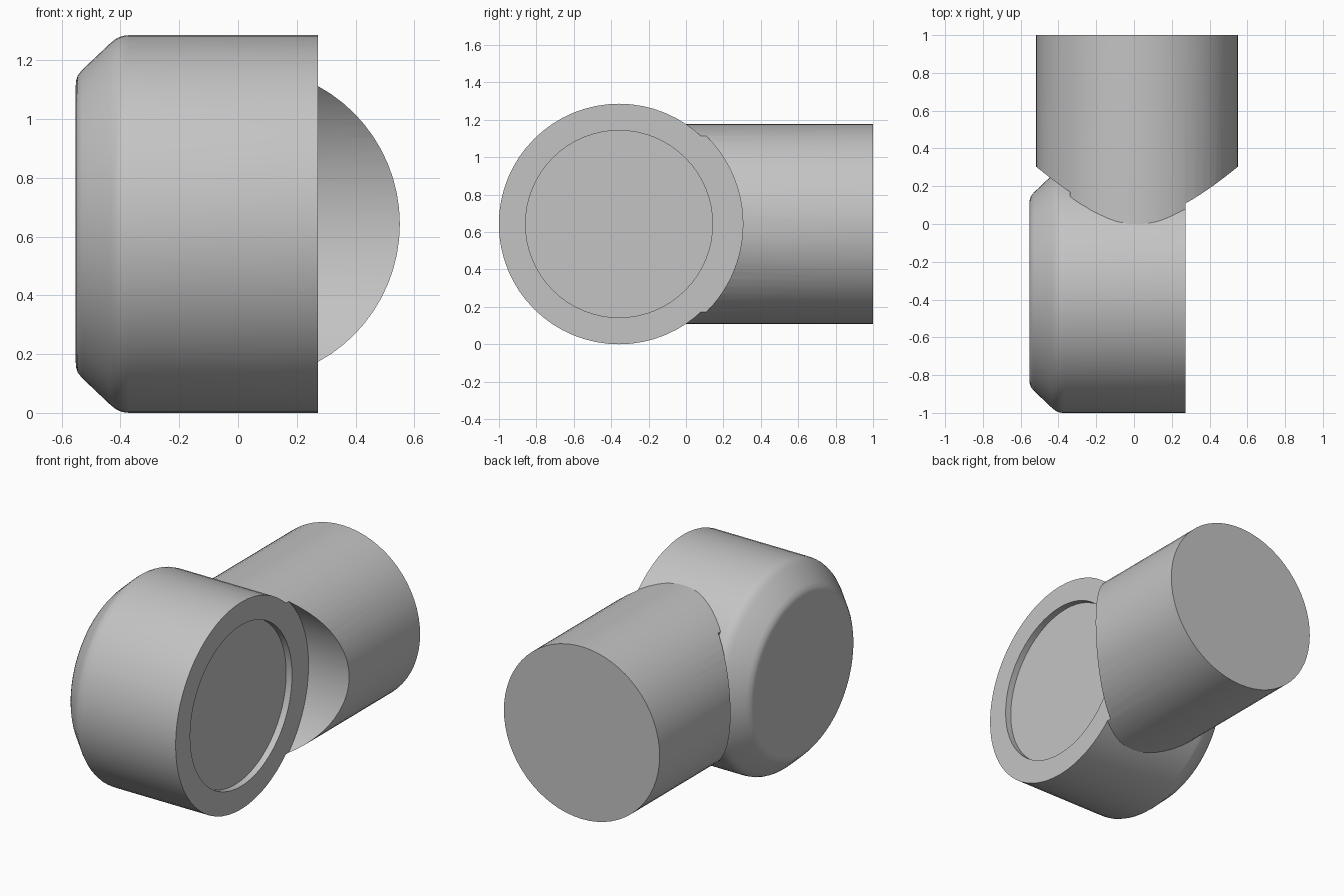
import bpy, bmesh, math
from mathutils import Vector

cube = bpy.data.objects.get("Cube")
if cube:
    bpy.data.objects.remove(cube, do_unlink=True)

GREY = (0.55, 0.55, 0.55, 1)
grey = bpy.data.materials.new("plain_grey")
grey.use_nodes = True
grey.diffuse_color = GREY
grey.node_tree.nodes["Principled BSDF"].inputs["Base Color"].default_value = GREY

HEAD_Y, MID_Z, HEAD_R = -0.358, 0.643, 0.643
FACE_X = 0.272


def lathe(name, profile, axis, centre, segments=64):
    """Revolve (position, radius) pairs around the x or y axis, closing both ends."""
    bm = bmesh.new()
    rings = []
    for pos, radius in profile:
        ring = []
        for i in range(segments):
            a = math.tau * i / segments
            u, v = radius * math.cos(a), radius * math.sin(a)
            point = (pos, u, v) if axis == "x" else (u, pos, v)
            ring.append(bm.verts.new(Vector(point) + Vector(centre)))
        rings.append(ring)
    for low, high in zip(rings, rings[1:]):
        for i in range(segments):
            j = (i + 1) % segments
            bm.faces.new((low[i], low[j], high[j], high[i]))
    bm.faces.new(rings[0])
    bm.faces.new(rings[-1])
    bmesh.ops.recalc_face_normals(bm, faces=bm.faces)
    mesh = bpy.data.meshes.new(name)
    bm.to_mesh(mesh)
    bm.free()
    mesh.materials.append(grey)
    obj = bpy.data.objects.new(name, mesh)
    bpy.context.collection.objects.link(obj)
    return obj


def select(obj):
    bpy.ops.object.select_all(action="DESELECT")
    obj.select_set(True)
    bpy.context.view_layer.objects.active = obj


# Drum head: rounded chamfer on one side, shallow round recess on the other
head = lathe("head", [
    (-0.553, 0.45), (-0.552, 0.485), (-0.546, 0.505), (-0.53, 0.525),
    (-0.435, 0.615), (-0.415, 0.631), (-0.395, 0.64), (-0.37, HEAD_R),
    (FACE_X, HEAD_R), (FACE_X, 0.5), (FACE_X - 0.04, 0.5),
], "x", (0, HEAD_Y, MID_Z))

# Neck: cylinder running back, scooped with a little clearance around the drum
neck = lathe("neck", [(-0.3, 0.535), (1, 0.535)], "y", (0.016, 0, MID_Z))
cutter = lathe("scoop_cutter", [
    (-1, 0.662), (-0.34, 0.662), (-0.34, 0.6),
    (FACE_X, 0.6), (FACE_X, 0.662), (1, 0.662),
], "x", (0, HEAD_Y, MID_Z), 96)
cutter.hide_render = True
scoop = neck.modifiers.new("scoop", "BOOLEAN")
scoop.operation = "DIFFERENCE"
scoop.solver = "EXACT"
scoop.object = cutter
select(neck)
bpy.ops.object.modifier_apply(modifier=scoop.name)
bpy.data.objects.remove(cutter, do_unlink=True)

for part in (head, neck):
    select(part)
    bpy.ops.object.shade_smooth_by_angle(angle=math.radians(35))
